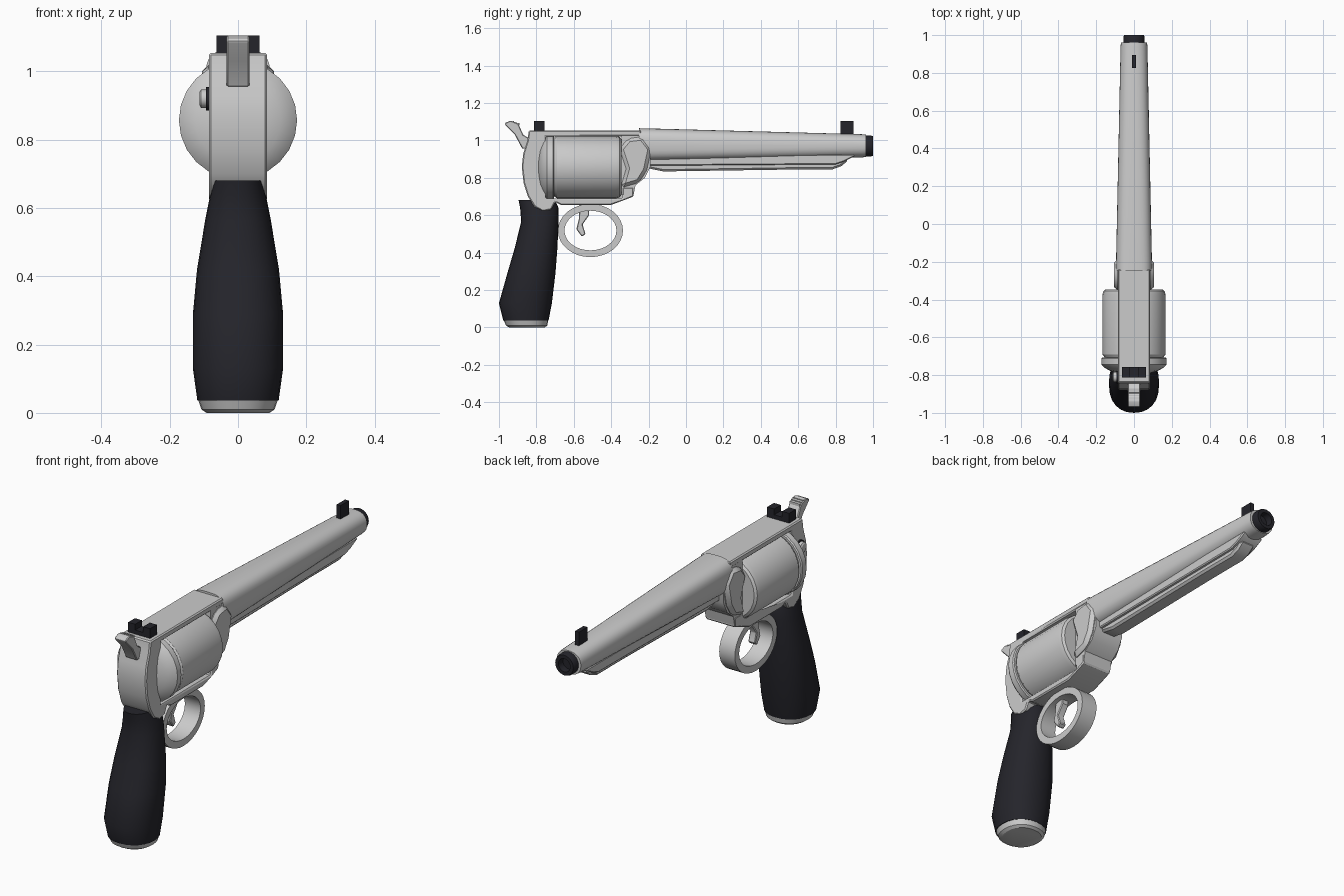
import bpy, bmesh, math

BLACK = bpy.data.materials.new("black")
BLACK.diffuse_color = (0.018, 0.018, 0.024, 1)


def finish(name, bm, mat=None, bevel=0, angle=32):
    bmesh.ops.recalc_face_normals(bm, faces=bm.faces)
    me = bpy.data.meshes.new(name)
    bm.to_mesh(me)
    bm.free()
    ob = bpy.data.objects.new(name, me)
    bpy.context.collection.objects.link(ob)
    if mat:
        me.materials.append(mat)
    bpy.ops.object.select_all(action='DESELECT')
    ob.select_set(True)
    bpy.context.view_layer.objects.active = ob
    if bevel:
        m = ob.modifiers.new("bevel", 'BEVEL')
        m.width, m.segments, m.limit_method = bevel, 1, 'ANGLE'
        m.angle_limit = math.radians(40)
        bpy.ops.object.modifier_apply(modifier=m.name)
    bpy.ops.object.shade_smooth_by_angle(angle=math.radians(angle))
    return ob


def prism(name, pts, hw, mat=None, bevel=0, x=0):
    """Side profile of (y, z) points, extruded across x."""
    bm = bmesh.new()
    f = bm.faces.new([bm.verts.new((x - hw, y, z)) for y, z in pts])
    g = bmesh.ops.extrude_face_region(bm, geom=[f])['geom']
    bmesh.ops.translate(bm, vec=(2 * hw, 0, 0),
                        verts=[v for v in g if isinstance(v, bmesh.types.BMVert)])
    return finish(name, bm, mat, bevel)


def box(name, y0, y1, z0, z1, hw, mat=None, x=0, bevel=0):
    return prism(name, [(y0, z0), (y1, z0), (y1, z1), (y0, z1)], hw, mat, bevel, x)


def loft(name, axis, sections, n=24, mat=None, closed=False):
    """Sections (pos, c1, c2, r1, r2, power): superellipses along an axis."""
    bm = bmesh.new()
    loops = []
    for pos, c1, c2, r1, r2, *pw in sections:
        e = 2 / (pw[0] if pw else 2)
        loop = []
        for i in range(n):
            a = math.tau * i / n
            c, s = math.cos(a), math.sin(a)
            co = [c1 + r1 * math.copysign(abs(c) ** e, c),
                  c2 + r2 * math.copysign(abs(s) ** e, s)]
            co.insert("xyz".index(axis), pos)
            loop.append(bm.verts.new(co))
        loops.append(loop)
    pairs = list(zip(loops, loops[1:]))
    if closed:
        pairs.append((loops[-1], loops[0]))
    else:
        bm.faces.new(loops[0])
        bm.faces.new(loops[-1])
    for a, b in pairs:
        for i in range(n):
            j = (i + 1) % n
            bm.faces.new((a[i], a[j], b[j], b[i]))
    return finish(name, bm, mat)


def lathe(name, zc, profile, n=24, mat=None):
    return loft(name, 'y', [(y, 0, zc, r, r) for y, r in profile], n, mat)


# Barrel, muzzle with bore, and under-barrel lug
loft("barrel", 'y', [(-0.25, 0, 0.977, 0.095, 0.088, 3.2),
                     (-0.2, 0, 0.977, 0.095, 0.087, 3.2),
                     (0.94, 0, 0.971, 0.071, 0.062, 2.3),
                     (0.962, 0, 0.971, 0.069, 0.060, 2.3)], 32)
lathe("muzzle", 0.97, [(0.95, 0.056), (0.99, 0.056), (1.0, 0.052),
                       (1.0, 0.034), (0.965, 0.032)], 24, BLACK)
prism("barrel_lug", [(-0.22, 0.92), (-0.22, 0.865), (0.8, 0.872),
                     (0.84, 0.885), (0.9, 0.915), (0.9, 0.925)], 0.058, bevel=0.008)
prism("lug_rib", [(-0.22, 0.88), (-0.2, 0.85), (-0.12, 0.834), (0.55, 0.844),
                  (0.78, 0.844), (0.83, 0.862), (0.87, 0.895), (0.8, 0.9)],
      0.042, bevel=0.01)

# Frame: C-shaped body, open at the front and closed by the front block
prism("frame", [(-0.24, 1.054), (-0.84, 1.054), (-0.848, 1.0), (-0.87, 0.93),
                (-0.878, 0.86), (-0.868, 0.77), (-0.845, 0.70), (-0.81, 0.645),
                (-0.765, 0.62), (-0.72, 0.63), (-0.70, 0.67), (-0.67, 0.655),
                (-0.40, 0.655), (-0.28, 0.70), (-0.28, 0.75), (-0.34, 0.75),
                (-0.34, 0.69), (-0.75, 0.69), (-0.75, 1.022), (-0.24, 1.022)],
      0.085, bevel=0.006)
prism("front_block", [(-0.345, 1.03), (-0.345, 0.71), (-0.28, 0.71), (-0.27, 0.76),
                      (-0.22, 0.80), (-0.19, 0.86), (-0.19, 1.03)], 0.083)
prism("crane", [(-0.355, 0.955), (-0.31, 1.01), (-0.235, 1.02), (-0.185, 0.955),
                (-0.21, 0.84), (-0.25, 0.775), (-0.35, 0.745), (-0.32, 0.85)],
      0.105, bevel=0.018)

# Cylinder drum, rear rim and domed recoil shield
lathe("cylinder", 0.857, [(-0.71, 0.155), (-0.70, 0.160), (-0.69, 0.167),
                          (-0.375, 0.167), (-0.355, 0.162), (-0.346, 0.150)])
lathe("cylinder_rim", 0.857, [(-0.748, 0.168), (-0.743, 0.173),
                              (-0.712, 0.173), (-0.706, 0.168)])
lathe("recoil_shield", 0.857, [(-0.792, 0.07), (-0.788, 0.09), (-0.778, 0.125),
                               (-0.762, 0.155), (-0.747, 0.171)])

# Cylinder release latch on the left side
loft("release_latch", 'x', [(-0.08, -0.81, 0.92, 0.034, 0.034),
                            (-0.093, -0.81, 0.92, 0.034, 0.034)], 16, BLACK)
loft("latch_button", 'x', [(-0.09, -0.81, 0.92, 0.027, 0.027),
                           (-0.108, -0.81, 0.92, 0.027, 0.027),
                           (-0.113, -0.81, 0.92, 0.019, 0.019)], 16)

# Trigger guard ring and trigger
W, GY, GZ = 0.045, -0.511, 0.518
loft("trigger_guard", 'x', [(-W, GY, GZ, 0.174, 0.142), (W, GY, GZ, 0.174, 0.142),
                            (W, GY, GZ, 0.139, 0.106), (-W, GY, GZ, 0.139, 0.106)],
     32, closed=True)
prism("trigger", [(-0.57, 0.66), (-0.52, 0.66), (-0.518, 0.60), (-0.553, 0.55),
                  (-0.537, 0.50), (-0.557, 0.485), (-0.586, 0.525),
                  (-0.573, 0.58)], 0.02, bevel=0.004)

# Hammer with thumb serrations
prism("hammer", [(-0.82, 0.96), (-0.875, 0.955), (-0.915, 1.03), (-0.968, 1.085),
                 (-0.968, 1.093), (-0.938, 1.106), (-0.897, 1.09),
                 (-0.87, 1.03), (-0.82, 1.0)], 0.033, bevel=0.004)
for i in range(3):
    y = -0.925 + i * 0.014
    box(f"hammer_serration_{i}", y, y + 0.006, 1.08, 1.103 - i * 0.005, 0.03)

# Sights
box("rear_sight_base", -0.812, -0.757, 1.045, 1.075, 0.063, BLACK)
for s in (-1, 1):
    box(f"rear_sight_post_{s}", -0.812, -0.757, 1.07, 1.105, 0.02, BLACK, x=s * 0.043)
box("front_sight", 0.826, 0.895, 1.02, 1.105, 0.011, BLACK)

# Grip and metal butt cap, as (z, back y, front y, half width)
def grip_sections(rows):
    return [(z, 0, (b + f) / 2, w, (f - b) / 2, 2.2) for z, b, f, w in rows]


loft("grip", 'z', grip_sections([
    (0.036, -0.977, -0.735, 0.119), (0.13, -1.0, -0.717, 0.132),
    (0.29, -0.955, -0.698, 0.132), (0.42, -0.917, -0.688, 0.12),
    (0.565, -0.881, -0.681, 0.096), (0.64, -0.887, -0.682, 0.081),
    (0.68, -0.895, -0.70, 0.07)]), 24, BLACK)
loft("butt_cap", 'z', grip_sections([
    (0.0, -0.945, -0.755, 0.092), (0.01, -0.962, -0.742, 0.107),
    (0.04, -0.975, -0.736, 0.117)]), 24)
